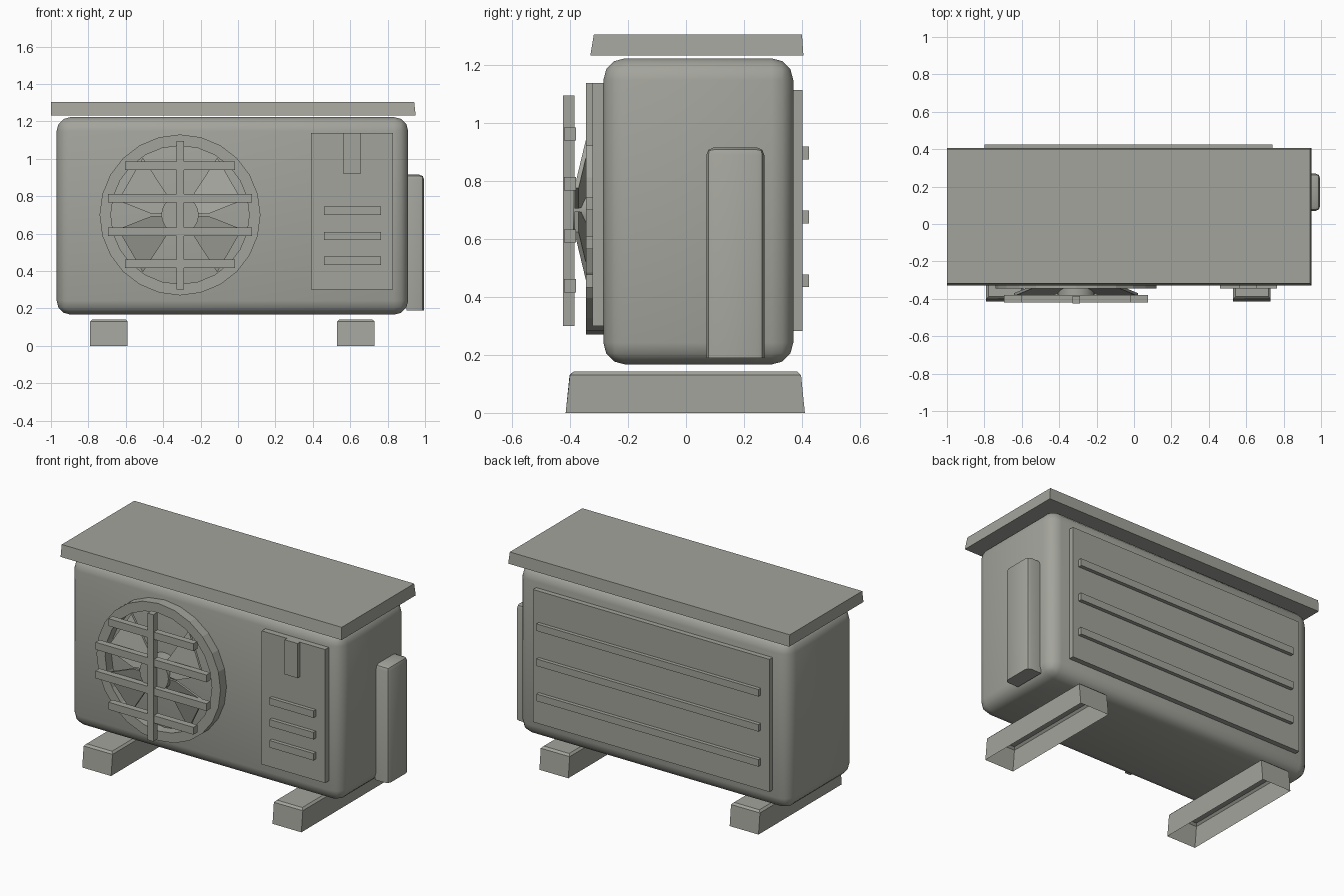
import bpy, bmesh, math
from mathutils import Vector, Matrix

old = bpy.data.objects.get("Cube")
if old:
    bpy.data.objects.remove(old)

grey = bpy.data.materials.new("warm_grey")
grey.use_nodes = True
grey.diffuse_color = (0.37, 0.37, 0.335, 1)
grey.node_tree.nodes["Principled BSDF"].inputs["Base Color"].default_value = grey.diffuse_color


def finish(name, bm, smooth=None):
    """Turn a bmesh into a named object with the shared material."""
    bmesh.ops.recalc_face_normals(bm, faces=bm.faces)
    mesh = bpy.data.meshes.new(name)
    bm.to_mesh(mesh)
    bm.free()
    mesh.materials.append(grey)
    obj = bpy.data.objects.new(name, mesh)
    bpy.context.collection.objects.link(obj)
    if smooth:
        bpy.ops.object.select_all(action='DESELECT')
        obj.select_set(True)
        bpy.context.view_layer.objects.active = obj
        bpy.ops.object.shade_smooth_by_angle(angle=math.radians(smooth))
    return obj


def box_mesh(x, y, z):
    """Box from (low, high) pairs on each axis."""
    bm = bmesh.new()
    bmesh.ops.create_cube(bm, size=1)
    for v in bm.verts:
        v.co = Vector([lo + (c + 0.5) * (hi - lo) for c, (lo, hi) in zip(v.co, (x, y, z))])
    return bm


def box(name, x, y, z):
    return finish(name, box_mesh(x, y, z))


# Rounded casing
bm = box_mesh((-0.97, 0.91), (-0.285, 0.37), (0.167, 1.223))
bmesh.ops.bevel(bm, geom=bm.edges[:], offset=0.075, segments=3, profile=0.5, affect='EDGES')
finish("casing", bm, 40)

# Overhanging lid with slightly sloped front and right edges
bm = box_mesh((-1, 0.95), (-0.33, 0.405), (1.232, 1.305))
for v in bm.verts:
    if v.co.z > 1.27:
        v.co.y += 0.012 if v.co.y < 0 else -0.005
        v.co.x -= 0.008 if v.co.x > 0 else 0
finish("lid", bm)

# Feet: channels open underneath
for side, x in (("right", -0.69), ("left", 0.63)):
    bm = box_mesh((x - 0.1, x + 0.1), (-0.415, 0.41), (0, 0.142))
    for v in bm.verts:
        if v.co.z > 0.1:
            v.co.y *= 0.965
    top = [e for e in bm.edges if all(v.co.z > 0.1 for v in e.verts)]
    bmesh.ops.bevel(bm, geom=top, offset=0.012, segments=1, affect='EDGES')
    under = [f for f in bm.faces if f.calc_center_median().z < 0.001]
    bmesh.ops.delete(bm, geom=under, context='FACES_ONLY')
    finish(side + "_foot", bm)

# Pipe cover on the left side, rounded except on its wall side and base
bm = box_mesh((0.90, 0.995), (0.07, 0.27), (0.19, 0.915))
edges = [e for e in bm.edges
         if all(v.co.z > 0.5 for v in e.verts) or all(v.co.x > 0.95 for v in e.verts)]
edges = [e for e in edges if not all(v.co.x < 0.95 or v.co.z < 0.5 for v in e.verts)]
bmesh.ops.bevel(bm, geom=edges, offset=0.025, segments=2, profile=0.5, affect='EDGES')
finish("pipe_cover", bm, 40)

# Back panel and its slats
box("back_panel", (-0.86, 0.78), (0.36, 0.402), (0.283, 1.114))
for i in range(3):
    z = 0.456 + i * 0.22
    box("back_slat", (-0.80, 0.74), (0.40, 0.425), (z - 0.022, z + 0.022))

# Service panel with its latch and vents
box("service_panel", (0.39, 0.83), (-0.322, -0.28), (0.30, 1.137))
box("panel_latch", (0.565, 0.655), (-0.345, -0.32), (0.92, 1.137))
for z in (0.455, 0.587, 0.722):
    box("panel_vent", (0.46, 0.765), (-0.345, -0.32), (z - 0.022, z + 0.022))

# Fan ring, spun from a rectangular profile
FX, FZ = -0.31, 0.70
bm = bmesh.new()
profile = [bm.verts.new((FX + r, y, FZ))
           for r, y in ((0.37, -0.27), (0.37, -0.345), (0.43, -0.345), (0.43, -0.27))]
loop = [bm.edges.new((profile[i], profile[(i + 1) % 4])) for i in range(4)]
bmesh.ops.spin(bm, geom=profile + loop, cent=(FX, 0, FZ), axis=(0, 1, 0),
               angle=math.tau, steps=24)
bmesh.ops.remove_doubles(bm, verts=bm.verts, dist=0.0005)
finish("fan_ring", bm)

# Fan hub
bm = bmesh.new()
bmesh.ops.create_cone(bm, cap_ends=True, segments=20, radius1=0.1, radius2=0.1, depth=0.11,
                      matrix=Matrix.Translation((FX, -0.335, FZ)) @ Matrix.Rotation(math.pi / 2, 4, 'X'))
finish("fan_hub", bm, 40)

# Four tilted fan blades: radius, angle and depth of each corner
for sx in (1, -1):
    for sz in (1, -1):
        bm = bmesh.new()
        verts = []
        for r, deg, y in ((0.09, 5, -0.375), (0.15, 2, -0.385), (0.34, 13, -0.385),
                          (0.365, 57, -0.33), (0.09, 57, -0.34)):
            a = math.radians(deg)
            verts.append(bm.verts.new((FX + sx * r * math.cos(a), y, FZ + sz * r * math.sin(a))))
        face = bm.faces.new(verts)
        ext = bmesh.ops.extrude_face_region(bm, geom=[face], use_keep_orig=True)
        for v in ext["geom"]:
            if isinstance(v, bmesh.types.BMVert):
                v.co.y += 0.015
        finish("fan_blade", bm)

# Guard bars in front of the fan
for dz, half in ((0.262, 0.295), (0.09, 0.385)):
    for s in (1, -1):
        z = FZ + s * dz
        box("guard_bar", (FX - half, FX + half), (-0.42, -0.38), (z - 0.023, z + 0.023))
box("guard_post", (FX - 0.02, FX + 0.02), (-0.425, -0.385), (0.30, 1.095))
